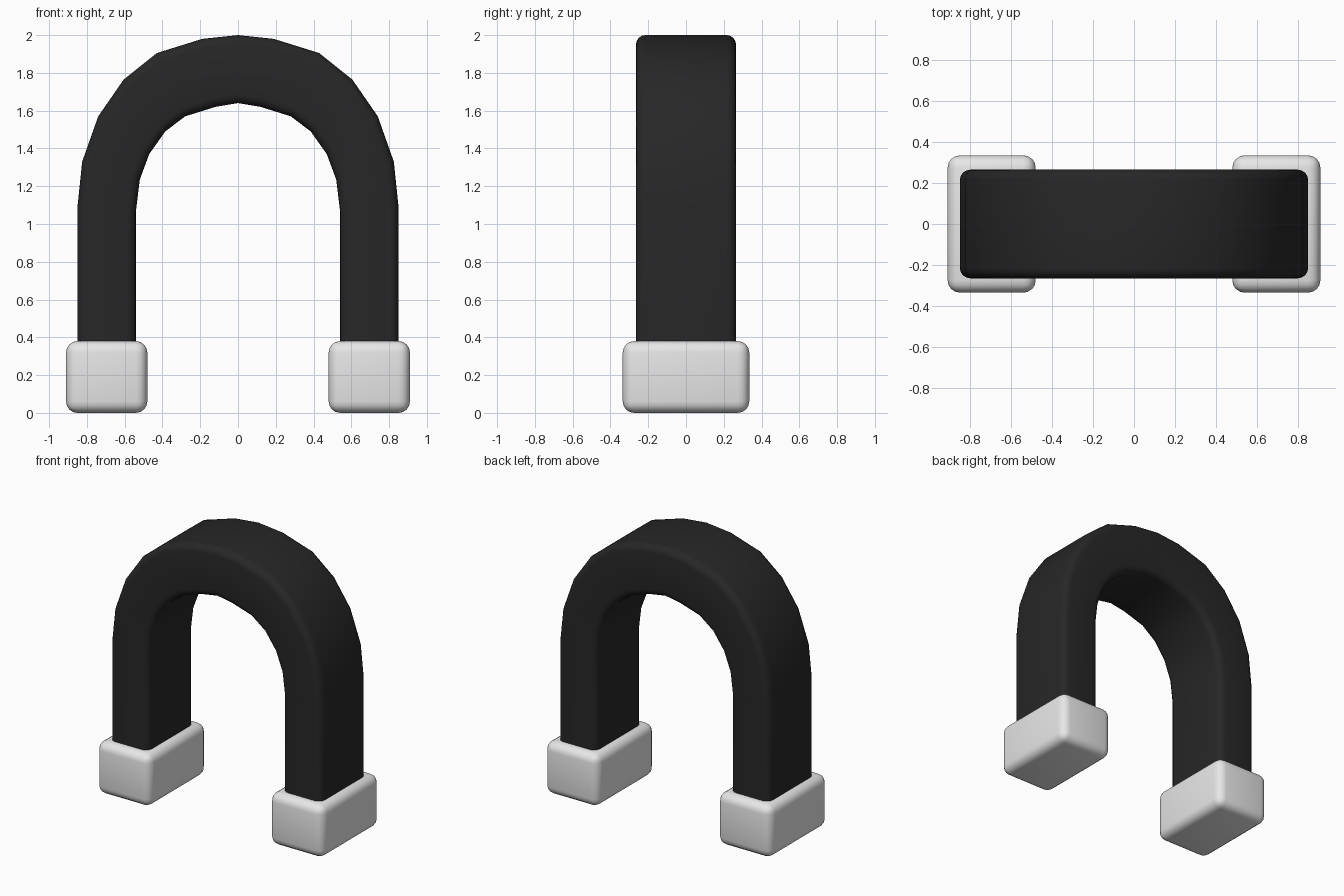
import bpy
import bmesh
from math import radians, sin, cos, pi
from mathutils import Vector

cube = bpy.data.objects.get("Cube")
if cube:
    bpy.data.objects.remove(cube, do_unlink=True)


def make_material(name, value):
    mat = bpy.data.materials.new(name)
    mat.use_nodes = True
    color = (value, value, value, 1)
    mat.diffuse_color = color
    bsdf = mat.node_tree.nodes["Principled BSDF"]
    bsdf.inputs["Base Color"].default_value = color
    bsdf.inputs["Roughness"].default_value = 0.6
    return mat


def finish(bm, name, mat):
    bmesh.ops.recalc_face_normals(bm, faces=bm.faces)
    mesh = bpy.data.meshes.new(name)
    bm.to_mesh(mesh)
    bm.free()
    mesh.materials.append(mat)
    obj = bpy.data.objects.new(name, mesh)
    bpy.context.collection.objects.link(obj)
    bpy.ops.object.select_all(action='DESELECT')
    obj.select_set(True)
    bpy.context.view_layer.objects.active = obj
    bpy.ops.object.shade_smooth_by_angle(angle=radians(40))
    return obj


def rounded_section(inner, outer, half_depth, radius, steps=4):
    """Rounded rectangle spanning the inner and outer edge of the bar."""
    across = (outer - inner).normalized()
    middle = (inner + outer) / 2
    half = (outer - inner).length / 2 - radius
    points = []
    corners = [(1, 1), (-1, 1), (-1, -1), (1, -1)]
    for i, (sx, sy) in enumerate(corners):
        for k in range(steps + 1):
            a = (i + k / steps) * pi / 2
            u = sx * half + radius * cos(a)
            v = sy * (half_depth - radius) + radius * sin(a)
            points.append(middle + across * u + Vector((0, v, 0)))
    return points


black = make_material("black body", 0.02)
white = make_material("white tips", 0.8)

# Horseshoe bar: inner and outer edge of one half, mirrored over the crown
half_profile = [
    ((0.54, 0.2), (0.85, 0.2)),
    ((0.54, 1.07), (0.85, 1.09)),
    ((0.52, 1.235), (0.825, 1.33)),
    ((0.47, 1.37), (0.74, 1.57)),
    ((0.385, 1.49), (0.605, 1.765)),
    ((0.28, 1.57), (0.43, 1.905)),
    ((0.12, 1.62), (0.19, 1.98)),
]
left_half = [(1, pair) for pair in half_profile]
right_half = [(-1, pair) for pair in reversed(half_profile)]
stations = left_half + [(1, ((0, 1.64), (0, 2.0)))] + right_half

bm = bmesh.new()
rings = []
for side, pair in stations:
    inner, outer = [Vector((side * x, 0, z)) for x, z in pair]
    rings.append([bm.verts.new(p) for p in rounded_section(inner, outer, 0.265, 0.05)])
for a, b in zip(rings, rings[1:]):
    n = len(a)
    for i in range(n):
        j = (i + 1) % n
        bm.faces.new((a[i], a[j], b[j], b[i]))
bm.faces.new(rings[0])
bm.faces.new(rings[-1])
finish(bm, "horseshoe_bar", black)

# Rounded pole tips
for name, side in (("left_tip", 1), ("right_tip", -1)):
    bm = bmesh.new()
    bmesh.ops.create_cube(bm, size=1)
    bmesh.ops.scale(bm, vec=(0.43, 0.67, 0.38), verts=bm.verts)
    bmesh.ops.translate(bm, vec=(side * 0.695, 0, 0.19), verts=bm.verts)
    bmesh.ops.bevel(bm, geom=bm.edges[:], offset=0.06, segments=4,
                    profile=0.5, affect='EDGES')
    finish(bm, name, white)
